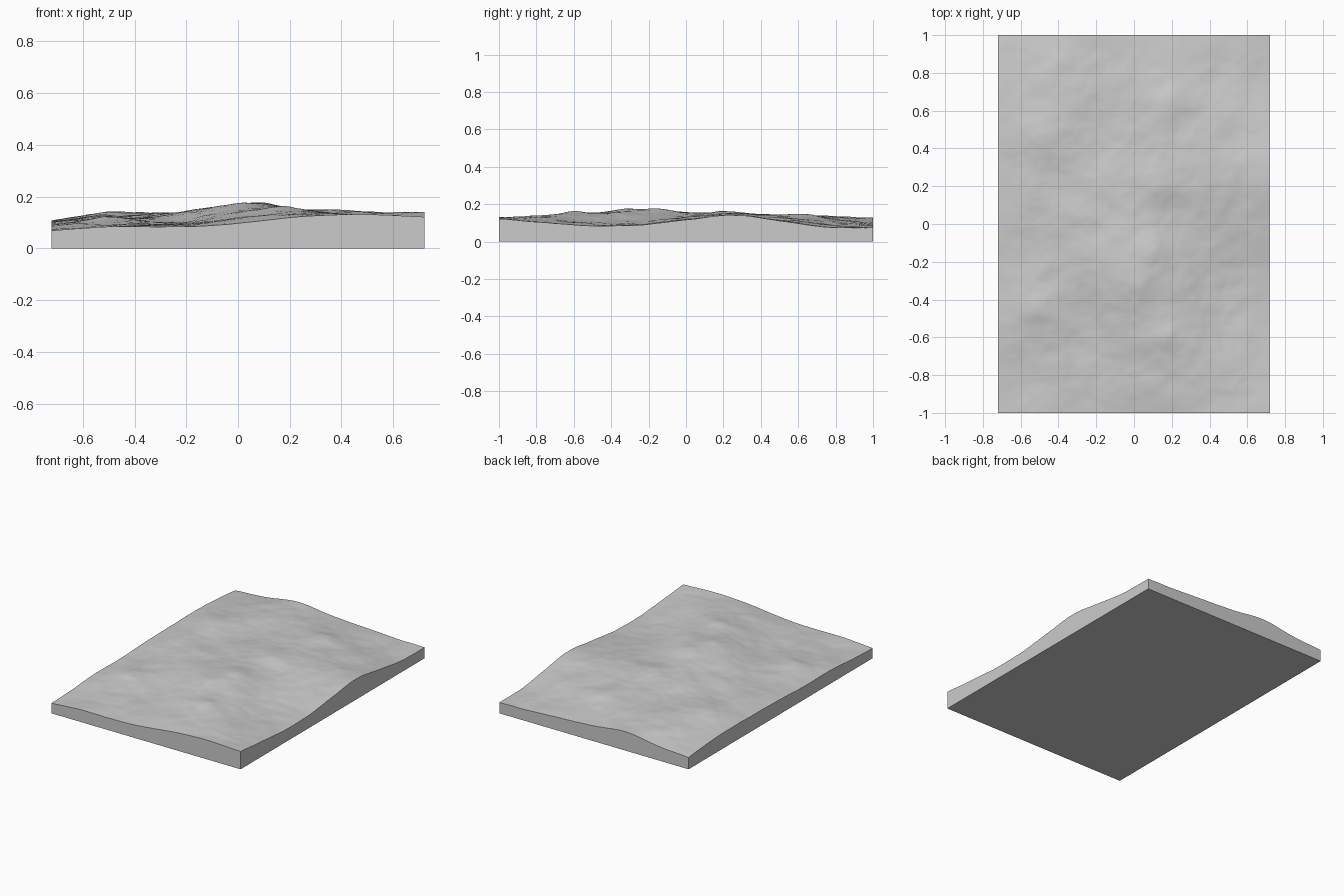
import bpy
import bmesh
import math
from mathutils import Vector, noise

if "Cube" in bpy.data.objects:
    bpy.data.objects.remove(bpy.data.objects["Cube"], do_unlink=True)

HALF_WIDTH, HALF_LENGTH = 0.72, 1.0

# Broad relief in thousandths: rows run front to back, columns from -x to +x
RELIEF = [
    [70, 85, 83, 98, 122, 133, 122],
    [78, 90, 95, 122, 145, 122, 102],
    [92, 108, 105, 148, 145, 105, 86],
    [92, 115, 130, 174, 148, 104, 90],
    [100, 120, 135, 158, 140, 124, 117],
    [106, 128, 133, 150, 150, 142, 142],
    [108, 136, 130, 142, 140, 124, 112],
    [102, 122, 136, 136, 115, 95, 78],
    [80, 98, 130, 105, 92, 80, 75],
]

# Sharper knolls: x, y, height, radius
KNOLLS = [
    (0.10, -0.14, 0.016, 0.09),
    (0.02, -0.34, 0.010, 0.08),
    (0.13, 0.22, 0.010, 0.08),
    (0.20, 0.66, 0.014, 0.09),
    (-0.50, -0.44, 0.014, 0.08),
    (-0.46, 0.46, 0.008, 0.10),
    (0.18, -0.60, 0.012, 0.08),
]


def spline(values, t):
    """Smooth curve through evenly spaced values, with t from 0 to 1."""
    last = len(values) - 1
    i = min(int(t * last), last - 1)
    f = t * last - i
    b, c = values[i], values[i + 1]
    a = values[i - 1] if i > 0 else 2 * b - c
    d = values[i + 2] if i + 2 <= last else 2 * c - b
    return b + f / 2 * (c - a + f * (2 * a - 5 * b + 4 * c - d
                                     + f * (3 * (b - c) + d - a)))


def terrain_height(x, y):
    u = min(max((x / HALF_WIDTH + 1) / 2, 0), 1)
    v = min(max((y / HALF_LENGTH + 1) / 2, 0), 1)
    z = spline([spline(row, u) for row in RELIEF], v) / 1000
    for kx, ky, height, radius in KNOLLS:
        z += height * math.exp(-((x - kx) ** 2 + (y - ky) ** 2) / radius ** 2)
    # Fine erosion, kept light along the cut sides
    inside = min(HALF_WIDTH - abs(x), HALF_LENGTH - abs(y))
    strength = 0.003 + 0.004 * min(inside / 0.15, 1)
    return z + strength * noise.fractal(Vector((x * 5, y * 5, 0.5)), 1.0, 2.0, 4)


# Rolling ground surface
bm = bmesh.new()
bmesh.ops.create_grid(bm, x_segments=108, y_segments=150, size=1)
for vert in bm.verts:
    x, y = vert.co.x * HALF_WIDTH, vert.co.y * HALF_LENGTH
    vert.co = (x, y, terrain_height(x, y))
for face in bm.faces:
    face.smooth = True

# Cut sides and flat underside
rim = [edge for edge in bm.edges if edge.is_boundary]
skirt = bmesh.ops.extrude_edge_only(bm, edges=rim)["geom"]
for item in skirt:
    if isinstance(item, bmesh.types.BMVert):
        item.co.z = 0
base_edges = [edge for edge in bm.edges if edge.is_boundary]
bmesh.ops.contextual_create(bm, geom=base_edges)
bmesh.ops.recalc_face_normals(bm, faces=bm.faces[:])

mesh = bpy.data.meshes.new("terrain_slab")
bm.to_mesh(mesh)
bm.free()
slab = bpy.data.objects.new("terrain_slab", mesh)
bpy.context.collection.objects.link(slab)

# Plain stone colour
stone = bpy.data.materials.new("stone_grey")
stone.use_nodes = True
colour = (0.6, 0.6, 0.6, 1)
stone.diffuse_color = colour
stone.node_tree.nodes["Principled BSDF"].inputs["Base Color"].default_value = colour
mesh.materials.append(stone)

bpy.context.view_layer.objects.active = slab
slab.select_set(True)
bpy.ops.object.shade_smooth_by_angle(angle=math.radians(40))
